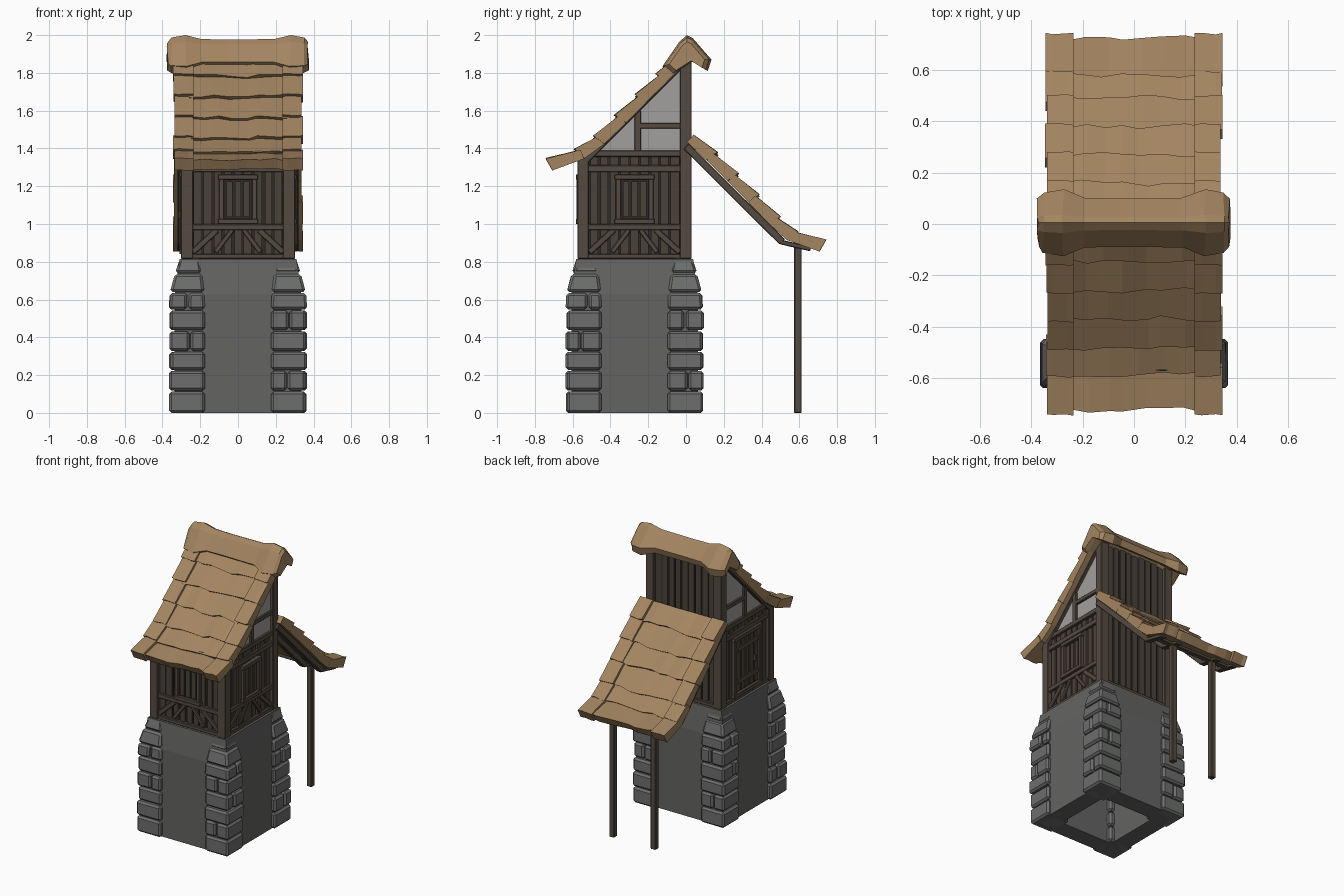
import bpy, bmesh, math, random
from mathutils import Vector, Matrix

if "Cube" in bpy.data.objects:
    bpy.data.objects.remove(bpy.data.objects["Cube"])

random.seed(4)
CY = -0.272                      # centre of the tower in y


def mat(name, r, g, b):
    m = bpy.data.materials.new(name)
    m.diffuse_color = (r, g, b, 1)
    m.use_nodes = True
    m.node_tree.nodes["Principled BSDF"].inputs["Base Color"].default_value = m.diffuse_color
    return m


THATCH = mat("thatch", 0.37, 0.235, 0.12)
TIMBER = mat("timber", 0.090, 0.070, 0.053)
PLANK = mat("plank", 0.070, 0.055, 0.042)
DARK = mat("dark gap", 0.028, 0.023, 0.019)
STONE = mat("stone", 0.150, 0.155, 0.150)
WALL = mat("stone wall", 0.125, 0.127, 0.122)
PLASTER = mat("plaster", 0.36, 0.35, 0.34)


def jit(a):
    return random.uniform(-a, a)


def loft(bm, rings, M=Matrix()):
    """Skin closed rings of points and cap both ends."""
    vs = [[bm.verts.new(M @ Vector(p)) for p in r] for r in rings]
    n = len(vs[0])
    for a, b in zip(vs, vs[1:]):
        for i in range(n):
            j = (i + 1) % n
            bm.faces.new((a[i], a[j], b[j], b[i]))
    bm.faces.new(vs[0])
    bm.faces.new(vs[-1])


def box(bm, x0, x1, y0, y1, z0, z1, M=Matrix()):
    loft(bm, [[(x0, y0, z), (x1, y0, z), (x1, y1, z), (x0, y1, z)] for z in (z0, z1)], M)


def beam(bm, p, q, w, t, normal, M=Matrix()):
    """Bar from p to q; w wide, t thick along the normal."""
    p, q, n = Vector(p), Vector(q), Vector(normal)
    side = (q - p).normalized().cross(n) * w / 2
    n = n * t / 2
    loft(bm, [[c - side - n, c + side - n, c + side + n, c - side + n] for c in (p, q)], M)


def finish(bm, name, material, bevel=0):
    bmesh.ops.recalc_face_normals(bm, faces=bm.faces)
    me = bpy.data.meshes.new(name)
    bm.to_mesh(me)
    bm.free()
    me.materials.append(material)
    ob = bpy.data.objects.new(name, me)
    bpy.context.collection.objects.link(ob)
    if bevel:
        mod = ob.modifiers.new("bevel", 'BEVEL')
        mod.width, mod.segments = bevel, 1
    return ob


def side_matrix(k):
    """0 front, 1 right, 2 back, 3 left: turns the front wall frame."""
    return Matrix.Translation((0, CY, 0)) @ Matrix.Rotation(k * math.pi / 2, 4, 'Z')


def square(h, z):
    return [(-h, CY - h, z), (h, CY - h, z), (h, CY + h, z), (-h, CY + h, z)]


# hollow stone base, open underneath
bm = bmesh.new()
loft(bm, [square(h, z) for h, z in ((.21, .76), (.21, 0), (.335, 0), (.335, .63), (.31, .815))])
finish(bm, "stone_base", WALL)

# corner stones, leaning in towards the top
bm = bmesh.new()
LEVELS = (0, .115, .225, .325, .435, .545, .637, .738, .822)


def stone(bm, fx, fy, z0, z1, M, j):
    rings = []
    for z in (z0, z1):
        t = max(0, (z - .60) / .22) ** 1.3
        lo, hi = .175 + .03 * t, .362 - .06 * t + j
        x = [lo + (hi - lo) * f for f in fx]
        y = [-(lo + (hi - lo) * f) for f in fy]
        rings.append([(x[0], y[0], z), (x[1], y[0], z), (x[1], y[1], z), (x[0], y[1], z)])
    loft(bm, rings, M)


for k in range(4):
    for i, (z0, z1) in enumerate(zip(LEVELS, LEVELS[1:])):
        z0, z1 = z0 + .003 * (i > 0), z1 - .003
        s = .5 + jit(.15)
        halves = ((0, s - .015), (s + .015, 1))
        for h in halves if i in (1, 3, 4, 5) else ((0, 1),):
            fx, fy = (h, (0, 1)) if i in (1, 4) else ((0, 1), h)
            stone(bm, fx, fy, z0, z1, side_matrix(k), jit(.005))
finish(bm, "corner_stones", STONE, .013)

# dark core behind the planks
bm = bmesh.new()
box(bm, -.27, .27, CY - .27, CY + .27, .80, 1.38)
box(bm, -.27, .27, -.01, .005, 1.37, 1.88)
finish(bm, "wall_core", DARK)

# vertical planks
bm = bmesh.new()
for k in range(4):
    top = 1.88 if k == 2 else 1.38
    n = 9
    for i in range(n):
        c = -.24 + .48 * (i + .5) / n
        d = .283 + jit(.004)
        box(bm, c - .021 + jit(.003), c + .021 + jit(.003), -d, -.26 if k != 2 else -.275,
            .82, top, side_matrix(k))
finish(bm, "wall_planks", PLANK)

# timber frame
bm = bmesh.new()
for sx in (-1, 1):
    for y0, y1, top in ((-.575, -.515, 1.36), (-.032, .03, 1.88)):
        x = sorted((sx * .237, sx * .302))
        box(bm, *x, y0, y1, .815, top)
for k in range(4):
    M = side_matrix(k)
    box(bm, -.3, .3, -.298, -.25, .815, .842, M)
    if k == 2:
        continue
    box(bm, -.3, .3, -.296, -.25, 1.275, 1.312, M)
    box(bm, -.3, .3, -.299, -.25, 1.355, 1.39, M)
    if k == 3:
        continue
    box(bm, -.3, .3, -.296, -.25, .967, 1.0, M)
    for s in (-1, 1):
        beam(bm, (s * .24, -.287, .85), (s * .11, -.287, .97), .032, .014, (0, 1, 0), M)
        beam(bm, (s * .03, -.287, .97), (s * .12, -.287, .85), .026, .014, (0, 1, 0), M)
finish(bm, "timber_frame", TIMBER, .004)

# windows on front and right, door on left
frame, back, slats = bmesh.new(), bmesh.new(), bmesh.new()
for k, w, z0, z1, n in ((0, .1, 1.0, 1.262, 3), (1, .1, 1.0, 1.262, 3), (3, .155, .842, 1.275, 5)):
    M = side_matrix(k)
    for s in (-1, 1):
        x = sorted((s * w, s * (w - .027)))
        box(frame, *x, -.308, -.26, z0, z1, M)
    for z in (z0, z1 - .027):
        box(frame, -w - .006, w + .006, -.311, -.26, z, z + .027, M)
    box(back, -w + .02, w - .02, -.29, -.27, z0 + .01, z1 - .01, M)
    inner = w - .032
    for i in range(n):
        c = -inner + 2 * inner * (i + .5) / n
        h = inner / n - .006
        box(slats, c - h, c + h, -.299, -.285, z0 + .036, z1 - .036, M)
    if k == 3:
        for z in (z0 + .09, z1 - .11):
            box(frame, -inner, inner, -.306, -.29, z, z + .03, M)
        box(frame, .07, .085, -.315, -.29, 1.03, 1.07, M)
finish(frame, "window_and_door_frames", TIMBER, .003)
finish(back, "window_backs", DARK)
finish(slats, "shutter_and_door_planks", PLANK)

# plaster gable
bm = bmesh.new()
loft(bm, [[(x, -.49, 1.37), (x, 0, 1.37), (x, 0, 1.865)] for x in (-.282, .282)])
finish(bm, "gable_plaster", PLASTER)

# gable timbers
bm = bmesh.new()
for s in (-1, 1):
    x = sorted((s * .26, s * .297))
    box(bm, *x, -.272, -.238, 1.38, 1.60)
    box(bm, *x, -.25, -.01, 1.505, 1.535)
    beam(bm, (s * .282, -.53, 1.335), (s * .282, 0, 1.865), .03, .04, (1, 0, 0))
finish(bm, "gable_timbers", TIMBER, .003)


# thatched slopes: overlapping ragged courses and raised edge rolls
def course(bm, a, b, xs, t0, t1, rag, lap):
    a, b = Vector((0, *a)), Vector((0, *b))
    d = (b - a).normalized()
    n = Vector((0, -d.z, d.y))
    if n.z < 0:
        n = -n
    rings = []
    for x in xs:
        o = Vector((x, 0, 0))
        low = b + d * (lap + jit(rag))
        t = t1 + jit(rag * .6)
        rings.append([o + a, o + a + n * (t0 + jit(rag * .3)), o + low + n * t, o + low - d * .012])
    loft(bm, rings)


def thatch(name, nodes):
    bm = bmesh.new()
    for a, b in zip(nodes, nodes[1:]):
        xs = [-.26 + .52 * i / 7 + (jit(.02) if 0 < i < 7 else 0) for i in range(8)]
        course(bm, a, b, xs, .035, .058, .013, .012)
        last = b == nodes[-1]
        for s in (-1, 1):
            out = .34 + jit(.005)
            course(bm, a, b, [s * x for x in (.235, .262, .318, out)], .052, .072, .004,
                   .028 if last else .012)
    finish(bm, name, THATCH)


thatch("main_roof", [(0, 1.86), (-.10, 1.755), (-.21, 1.645), (-.32, 1.535), (-.43, 1.425),
                     (-.54, 1.345), (-.69, 1.29)])
thatch("lean_to_roof", [(.005, 1.435), (.11, 1.335), (.22, 1.225), (.33, 1.115), (.44, 1.0),
                        (.535, .915), (.69, .86)])

# ridge cap swelling into a knob at each end
bm = bmesh.new()
PROFILE = ((-.13, 1.835), (-.04, 1.965), (0, 2.0), (.03, 1.985), (.13, 1.87),
           (.11, 1.81), (.03, 1.86), (-.08, 1.79))
rings = []
for x, s in ((-.372, .72), (-.35, .9), (-.275, 1), (-.19, .74), (-.06, .72), (.07, .73),
             (.19, .74), (.275, 1), (.35, .9), (.372, .72)):
    dz = .012 if abs(x) < .2 else 0
    rings.append([(x + jit(.006), y * s + .005, 1.885 + (z - 1.885) * s - .012 + dz + .012 * s)
                  for y, z in PROFILE])
loft(bm, rings)
finish(bm, "ridge_cap", THATCH)

# lean-to posts, rafters and cross beams
bm = bmesh.new()
for s in (-1, 1):
    x = s * .165
    box(bm, x - .02, x + .02, .572, .612, 0, .90)
    for rx in (s * .165, s * .30):
        beam(bm, (rx, .0, 1.412), (rx, .51, .905), .04, .04, (1, 0, 0))
        beam(bm, (rx, .50, .905), (rx, .66, .868), .025, .04, (1, 0, 0))
box(bm, -.30, .30, .574, .610, .87, .905)
box(bm, -.30, .30, .02, .05, 1.36, 1.40)
finish(bm, "lean_to_posts_and_rafters", TIMBER, .004)
